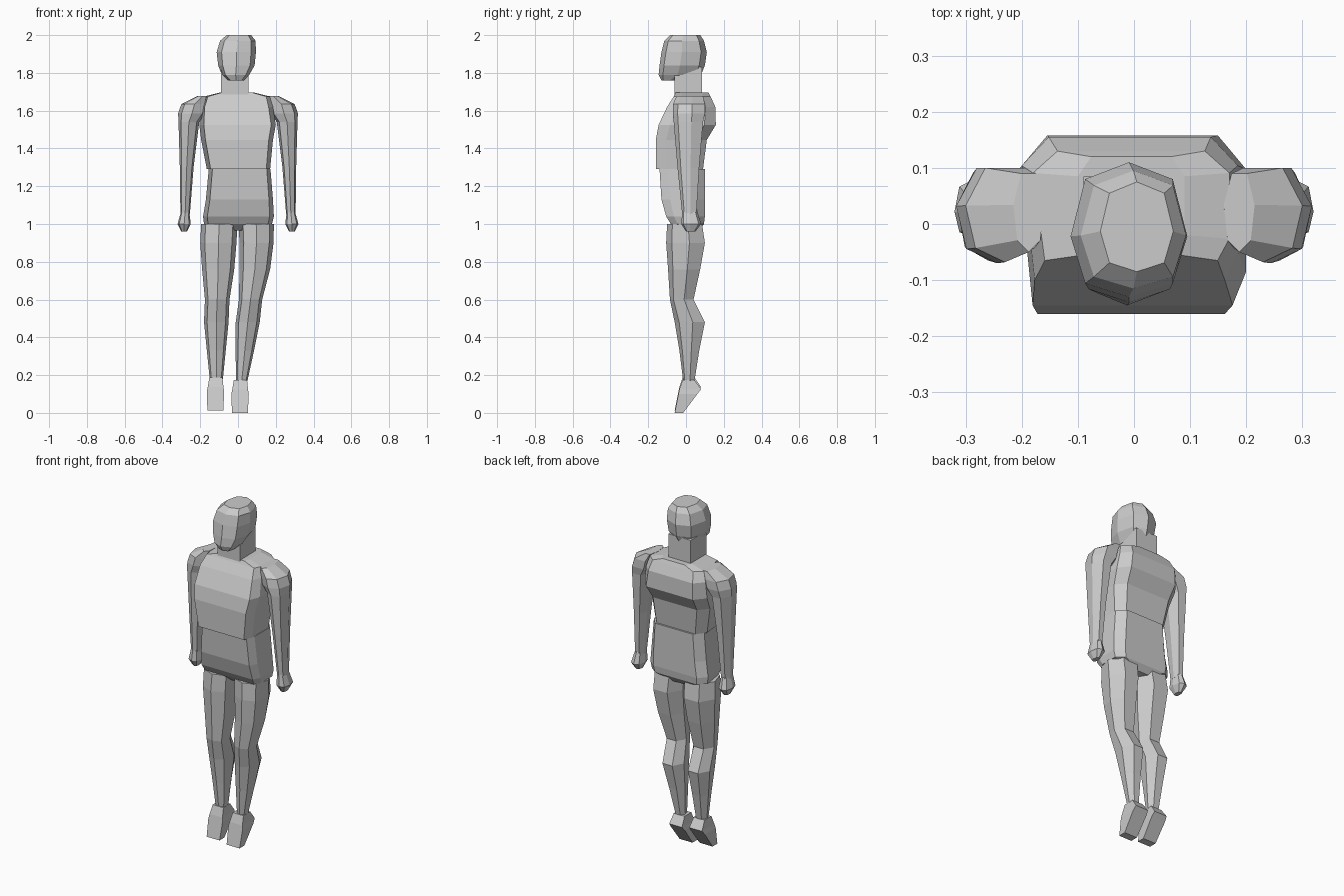
import bpy, bmesh

grey = bpy.data.materials.new("light grey")
grey.diffuse_color = (0.6, 0.6, 0.6, 1)

# Unit cross-sections, (across, depth)
BOX = [(-1, -1), (1, -1), (1, 1), (-1, 1)]
CHAMFER = [(-.88, -1), (0, -1), (.88, -1), (1, -.6), (1, .6), (.75, 1), (-.75, 1), (-1, .6)]
LIMB = [(-.75, -.7), (0, -1), (.75, -.7), (1, .2), (.5, 1), (-.5, 1), (-1, .2)]
ROUND = [(-.75, -.8), (0, -1), (.75, -.8), (1, -.1), (.75, .75), (0, 1), (-.75, .75), (-1, -.1)]


def loft(name, section, rings):
    """Skin a section through rings of (z, x0, x1, y0, y1), capped at both ends."""
    bm = bmesh.new()
    loops = []
    for z, x0, x1, y0, y1 in rings:
        loops.append([bm.verts.new(((x0 + x1) / 2 + u * (x1 - x0) / 2,
                                    (y0 + y1) / 2 + v * (y1 - y0) / 2, z)) for u, v in section])
    n = len(section)
    for a, b in zip(loops, loops[1:]):
        for i in range(n):
            bm.faces.new((a[i], a[(i + 1) % n], b[(i + 1) % n], b[i]))
    bm.faces.new(loops[0])
    bm.faces.new(loops[-1])
    bmesh.ops.recalc_face_normals(bm, faces=bm.faces)
    mesh = bpy.data.meshes.new(name)
    bm.to_mesh(mesh)
    bm.free()
    mesh.materials.append(grey)
    ob = bpy.data.objects.new(name, mesh)
    bpy.context.collection.objects.link(ob)
    return ob


# Head and neck
loft("head", ROUND, [(1.76, -.05, .03, -.13, -.03), (1.79, -.085, .06, -.145, .08),
                     (1.84, -.105, .088, -.14, .1), (1.91, -.113, .095, -.13, .11),
                     (1.97, -.095, .093, -.115, .095), (2.0, -.06, .07, -.085, .075)])
loft("neck", BOX, [(1.66, -.09, .055, -.06, .085), (1.83, -.09, .055, -.06, .085)])

# Torso
loft("chest", CHAMFER, [(1.29, -.165, .17, -.16, .09), (1.445, -.195, .185, -.16, .11),
                        (1.525, -.205, .2, -.145, .158), (1.62, -.2, .185, -.1, .155),
                        (1.675, -.18, .17, -.065, .13), (1.695, -.1, .09, -.055, .12)])
loft("abdomen", CHAMFER, [(.965, -.06, .06, -.04, .07), (1.0, -.18, .18, -.08, .095),
                          (1.04, -.185, .19, -.105, .1), (1.13, -.17, .185, -.13, .1),
                          (1.29, -.155, .172, -.14, .1)])

# Arms and hands
for side, s in (("left", 1), ("right", -1)):
    def mirrored(rings):
        return [(z, min(s * a, s * b), max(s * a, s * b), y0, y1) for z, a, b, y0, y1 in rings]
    loft(side + "_arm", LIMB, mirrored([(1.05, .255, .305, -.02, .055), (1.3, .235, .308, -.045, .07),
                                        (1.54, .205, .315, -.065, .09), (1.585, .17, .317, -.07, .1),
                                        (1.635, .16, .3, -.068, .1), (1.678, .16, .215, -.05, .09)]))
    loft(side + "_hand", ROUND, mirrored([(.96, .27, .3, 0, .05), (1.0, .25, .32, -.025, .08),
                                          (1.065, .258, .302, -.02, .06)]))

# Legs, standing slightly askew
loft("right_leg", LIMB, [(.18, -.15, -.08, -.015, .045), (.33, -.165, -.065, -.035, .07),
                         (.48, -.18, -.05, -.06, .1), (.6, -.175, -.045, -.085, .04),
                         (.76, -.19, -.02, -.095, .075), (.9, -.2, -.008, -.105, .1),
                         (1.0, -.195, -.003, -.1, .085)])
loft("left_leg", LIMB, [(.17, -.01, .05, -.015, .045), (.33, -.013, .085, -.035, .07),
                        (.48, -.012, .115, -.06, .1), (.6, .005, .128, -.085, .04),
                        (.76, .008, .17, -.095, .075), (.9, .008, .188, -.105, .1),
                        (1.0, .003, .19, -.1, .085)])

# Feet, toes pointing down
for name, dx, dz in (("right_foot", -.12, .012), ("left_foot", .01, 0)):
    loft(name, BOX, [(z + dz, dx + a, dx + b, y0, y1) for z, a, b, y0, y1 in
                     [(0, -.042, .042, -.06, -.015), (.1, -.045, .047, -.04, .06),
                      (.125, -.04, .043, -.035, .08), (.175, -.032, .038, -.018, .045)]])
